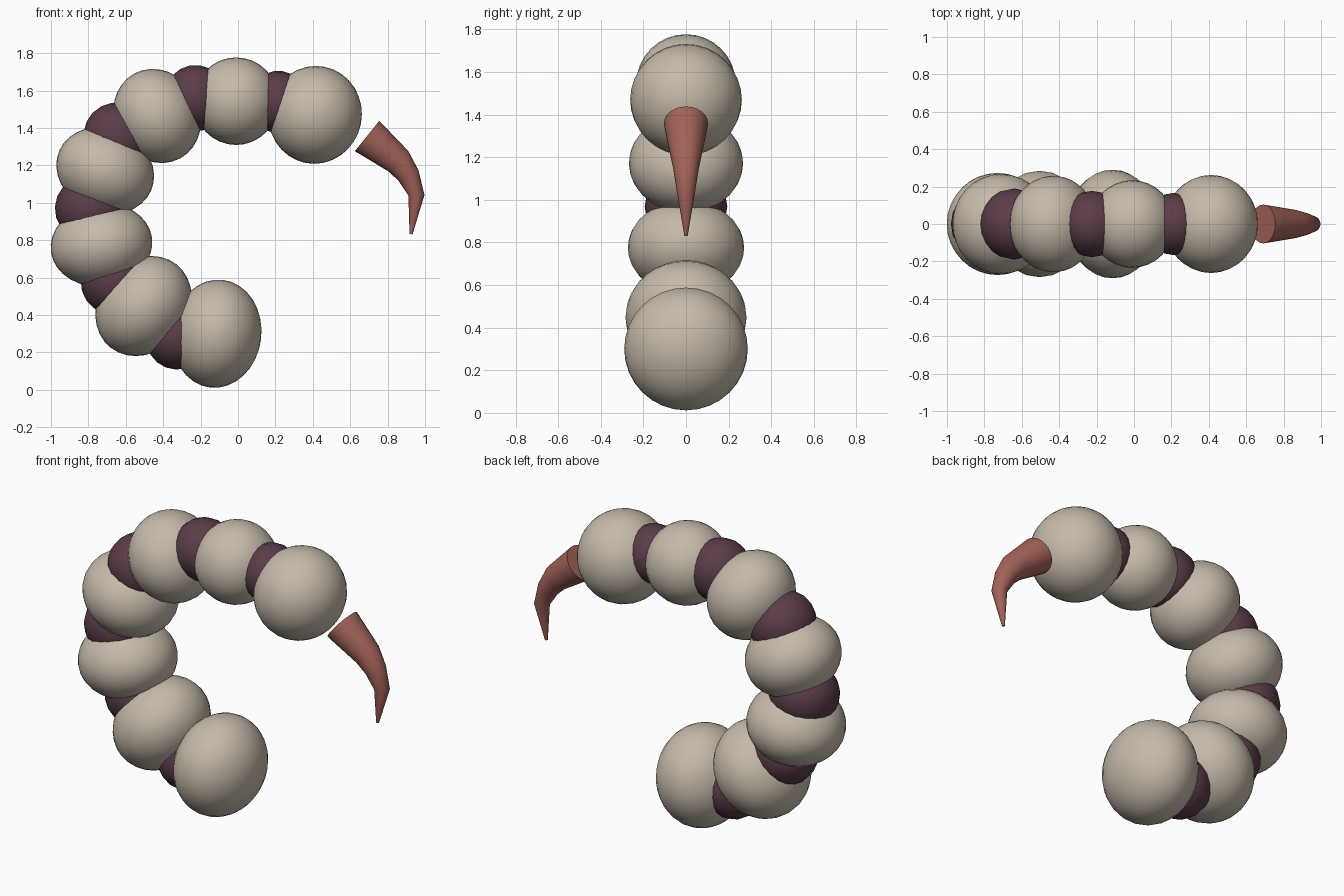
import bpy, bmesh, math
from mathutils import Matrix, Vector

cube = bpy.data.objects.get("Cube")
if cube:
    bpy.data.objects.remove(cube)


def material(name, rgb):
    mat = bpy.data.materials.new(name)
    mat.use_nodes = True
    mat.diffuse_color = (*rgb, 1)
    mat.node_tree.nodes["Principled BSDF"].inputs["Base Color"].default_value = (*rgb, 1)
    return mat


bone = material("pale_beige", (0.56, 0.49, 0.40))
plum = material("dark_plum", (0.105, 0.045, 0.065))
rust = material("rusty_red", (0.37, 0.125, 0.10))


def add_object(name, bm, mat):
    mesh = bpy.data.meshes.new(name)
    bmesh.ops.recalc_face_normals(bm, faces=bm.faces)
    bm.to_mesh(mesh)
    bm.free()
    mesh.materials.append(mat)
    obj = bpy.data.objects.new(name, mesh)
    bpy.context.collection.objects.link(obj)
    bpy.ops.object.select_all(action="DESELECT")
    obj.select_set(True)
    bpy.context.view_layer.objects.active = obj
    bpy.ops.object.shade_smooth_by_angle(angle=math.radians(40))
    return obj


def ellipsoid(name, x, z, tangent, along, across, mat, segments):
    """Ball squashed along a tangent lying in the xz plane."""
    bm = bmesh.new()
    bmesh.ops.create_uvsphere(bm, u_segments=segments, v_segments=segments // 2, radius=1)
    turn = Matrix.Rotation(math.atan2(*tangent), 4, "Y")
    bm.transform(Matrix.Translation((x, 0, z)) @ turn @ Matrix.Diagonal((across, across, along, 1)))
    return add_object(name, bm, mat)


# Tail segments, root to end: x, z, tangent, radius along, radius across
segments = [
    (-0.115, 0.30, (-1, 0.12), 0.24, 0.29),
    (-0.505, 0.448, (-0.78, 0.62), 0.24, 0.284),
    (-0.73, 0.775, (-0.15, 1), 0.222, 0.273),
    (-0.71, 1.172, (0.4, 0.91), 0.225, 0.268),
    (-0.432, 1.464, (0.88, 0.47), 0.228, 0.258),
    (-0.01, 1.543, (1, 0), 0.228, 0.234),
    (0.412, 1.47, (0.97, -0.2), 0.25, 0.262),
]
for i, (x, z, tangent, along, across) in enumerate(segments, 1):
    ellipsoid(f"tail_segment_{i}", x, z, tangent, along, across, bone, 32)

# Joints showing on the outside of the curl: x, z, radius
joints = [
    (-0.32, 0.29, 0.183), (-0.654, 0.585, 0.19), (-0.785, 0.968, 0.194),
    (-0.64, 1.35, 0.19), (-0.225, 1.56, 0.177), (0.212, 1.54, 0.166),
]
for i, (x, z, radius) in enumerate(joints):
    a, b = segments[i], segments[i + 1]
    ellipsoid(f"tail_joint_{i + 1}", x, z, (b[0] - a[0], b[1] - a[1]),
              radius * 0.95, radius, plum, 20)

# Stinger: rings along a bent, tapering path: x, z, radius
path = [(0.69, 1.357, 0.104), (0.858, 1.222, 0.076), (0.912, 1.145, 0.06),
        (0.954, 1.04, 0.043), (0.925, 0.832, 0.008)]
bm = bmesh.new()
sides = 24
rings = []
points = [Vector((x, 0, z)) for x, z, r in path]
for i, point in enumerate(points):
    before, after = points[max(i - 1, 0)], points[min(i + 1, len(points) - 1)]
    direction = (after - before).normalized()
    side = Vector((0, 1, 0))
    up = direction.cross(side)
    radius = path[i][2]
    rings.append([bm.verts.new(point + radius * (math.cos(t) * side + math.sin(t) * up))
                  for t in (math.tau * k / sides for k in range(sides))])
for lower, upper in zip(rings, rings[1:]):
    for k in range(sides):
        n = (k + 1) % sides
        bm.faces.new((lower[k], lower[n], upper[n], upper[k]))
bm.faces.new(rings[0])
bm.faces.new(rings[-1])
add_object("stinger", bm, rust)
